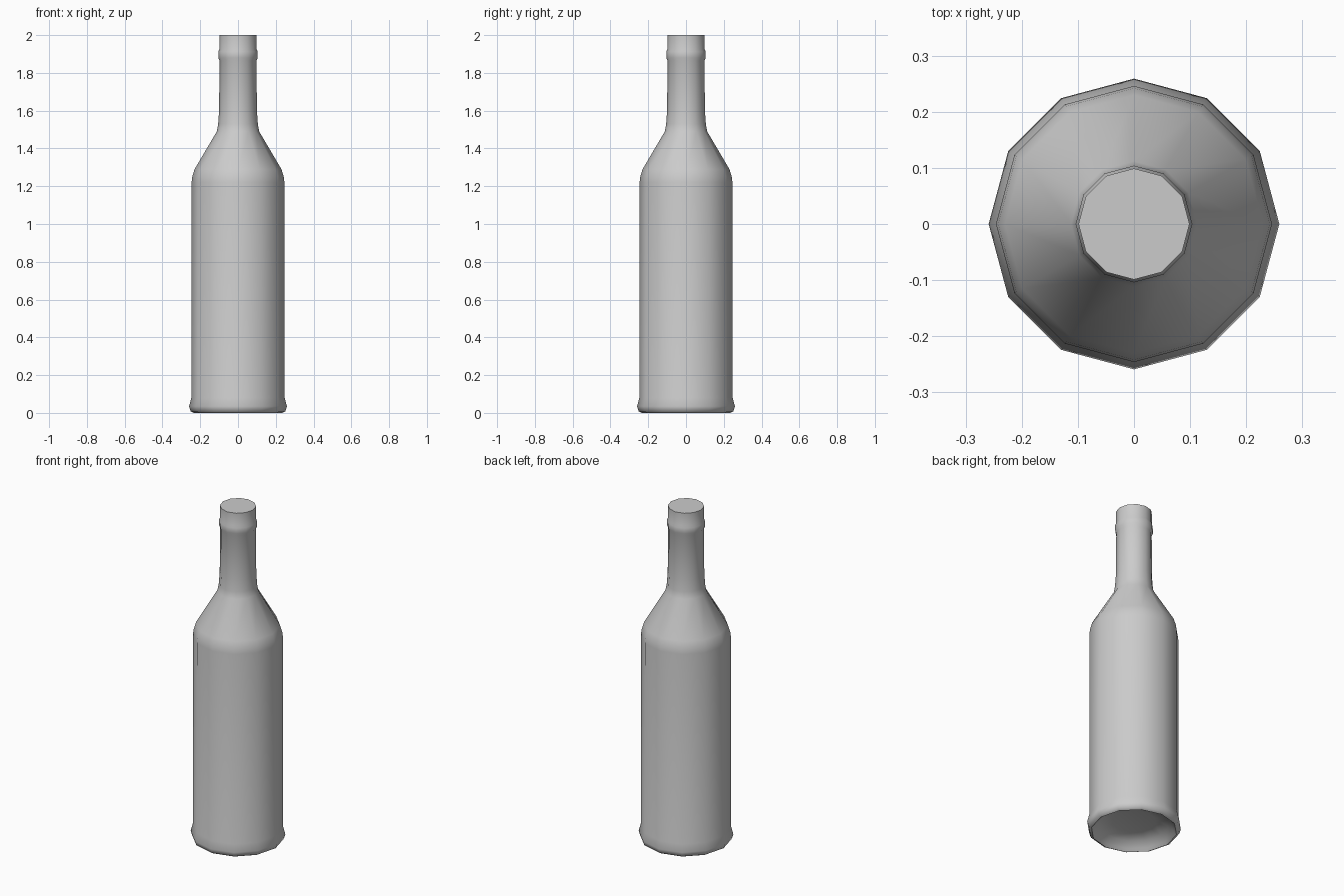
import bpy, bmesh
from math import cos, sin, pi, radians

if "Cube" in bpy.data.objects:
    bpy.data.objects.remove(bpy.data.objects["Cube"])

SIDES = 12

# Half profile (radius, height): hollow underside, foot, body, shoulder, neck, lip ring, mouth
profile = [
    (0.12, 0.06), (0.19, 0.045), (0.22, 0.015), (0.235, 0.0),
    (0.25, 0.008), (0.259, 0.035), (0.247, 0.08),
    (0.246, 1.22), (0.242, 1.25), (0.23, 1.29),
    (0.112, 1.49), (0.105, 1.53), (0.1, 1.6), (0.098, 1.865),
    (0.104, 1.88), (0.104, 1.912), (0.099, 1.925), (0.099, 2.0),
]


def lathe(name, points, sides):
    bm = bmesh.new()
    rings = [[bm.verts.new((r * cos(2 * pi * i / sides), r * sin(2 * pi * i / sides), z))
              for i in range(sides)] for r, z in points]
    for low, high in zip(rings, rings[1:]):
        for i in range(sides):
            j = (i + 1) % sides
            bm.faces.new((low[i], low[j], high[j], high[i]))
    bm.faces.new(rings[-1])
    bm.faces.new(rings[0][::-1])
    bmesh.ops.recalc_face_normals(bm, faces=bm.faces)
    mesh = bpy.data.meshes.new(name)
    bm.to_mesh(mesh)
    bm.free()
    obj = bpy.data.objects.new(name, mesh)
    bpy.context.collection.objects.link(obj)
    return obj


# Bottle, smooth around the sides with a crisp flat mouth
bottle = lathe("bottle", profile, SIDES)
bpy.context.view_layer.objects.active = bottle
bottle.select_set(True)
bpy.ops.object.shade_smooth_by_angle(angle=radians(70))
